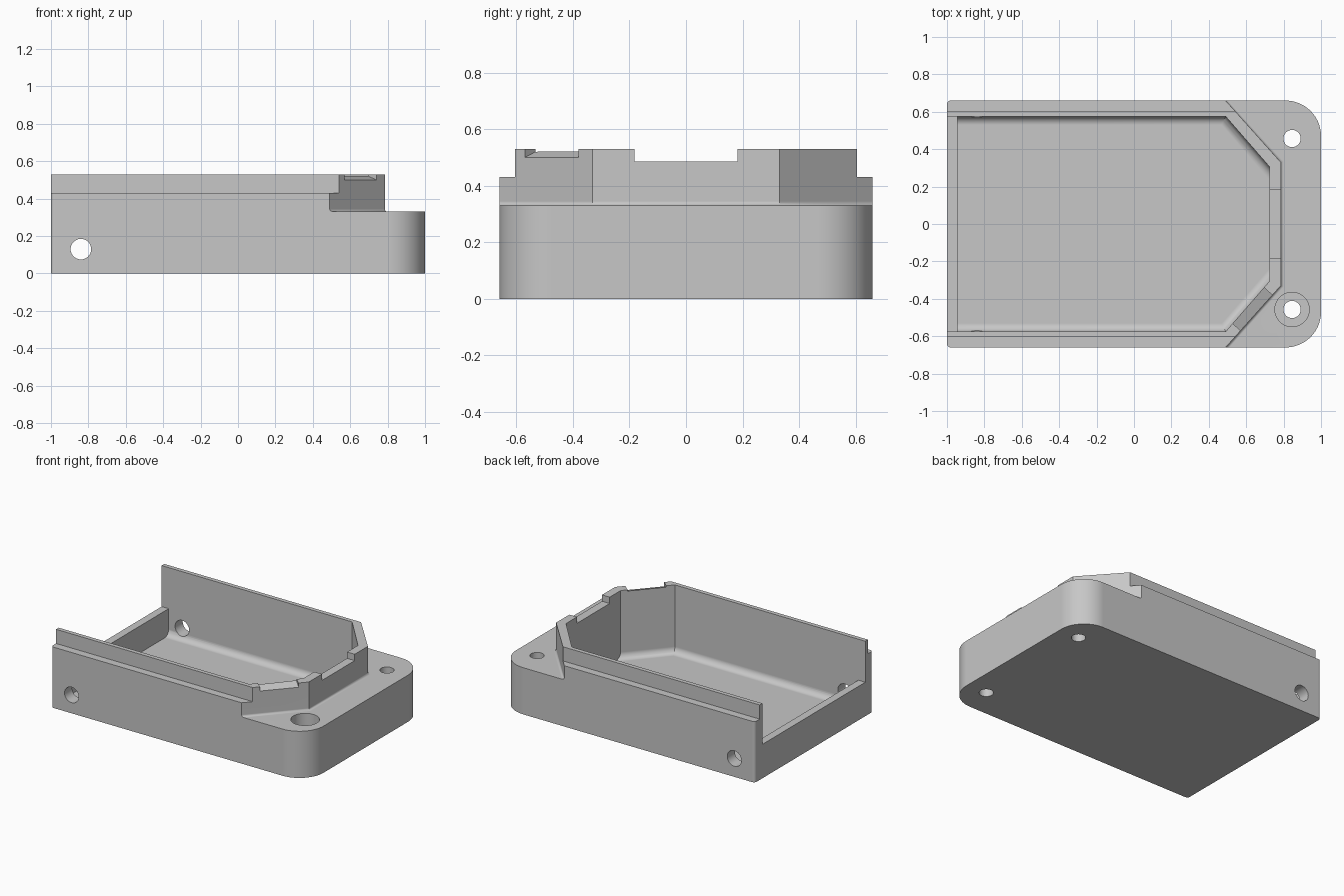
import bpy, bmesh, math
from mathutils import Matrix, Vector

if "Cube" in bpy.data.objects:
    bpy.data.objects.remove(bpy.data.objects["Cube"], do_unlink=True)

grey = bpy.data.materials.new("plain_grey")
grey.use_nodes = True
colour = (0.57, 0.57, 0.57, 1)
grey.diffuse_color = colour
grey.node_tree.nodes["Principled BSDF"].inputs["Base Color"].default_value = colour

cutters = []


def finish(bm, name):
    bmesh.ops.recalc_face_normals(bm, faces=bm.faces)
    mesh = bpy.data.meshes.new(name)
    bm.to_mesh(mesh)
    bm.free()
    mesh.materials.append(grey)
    obj = bpy.data.objects.new(name, mesh)
    bpy.context.collection.objects.link(obj)
    return obj


def prism(outline, z0, z1):
    """Extrude an outline; also return its bottom and vertical edges in order."""
    bm = bmesh.new()
    low = [bm.verts.new((x, y, z0)) for x, y in outline]
    high = [bm.verts.new((x, y, z1)) for x, y in outline]
    bm.faces.new(low)
    bm.faces.new(high)
    n = len(outline)
    for i in range(n):
        j = (i + 1) % n
        bm.faces.new((low[i], low[j], high[j], high[i]))
    bmesh.ops.recalc_face_normals(bm, faces=bm.faces)
    base = [bm.edges.get((low[i], low[(i + 1) % n])) for i in range(n)]
    uprights = [bm.edges.get((low[i], high[i])) for i in range(n)]
    return bm, base, uprights


def round_edges(bm, edges, radius, segments):
    bmesh.ops.bevel(bm, geom=edges, offset=radius, segments=segments,
                    profile=0.5, affect='EDGES')


def box_outline(x0, x1, y0, y1):
    return [(x0, y0), (x1, y0), (x1, y1), (x0, y1)]


def cut(bm, name):
    obj = finish(bm, name)
    obj.hide_render = True
    cutters.append(obj)


def cut_hole(name, centre, radius, depth, axis='Z'):
    bm = bmesh.new()
    turn = Matrix.Rotation(math.pi / 2, 4, 'X') if axis == 'Y' else Matrix()
    bmesh.ops.create_cone(bm, cap_ends=True, segments=40, radius1=radius,
                          radius2=radius, depth=depth,
                          matrix=Matrix.Translation(centre) @ turn)
    cut(bm, name)


# Solid block with rounded corners
W, TOP = 0.66, 0.53
bm, base, uprights = prism(box_outline(-1, 1, -W, W), 0, TOP)
round_edges(bm, uprights[1:3], 0.19, 14)
ends = [e for e in bm.edges if all(v.co.x < -0.99 for v in e.verts)
        and abs(e.verts[0].co.z - e.verts[1].co.z) > 0.1]
round_edges(bm, ends, 0.02, 4)
tray = finish(bm, "enclosure_tray")

# Mounting flange step around the angled nose, with a filleted root
bm, base, _ = prism([(0.454, 0.7), (0.785, 0.33), (0.785, -0.33),
                     (0.454, -0.7), (1.1, -0.7), (1.1, 0.7)], 0.33, 0.6)
round_edges(bm, base[:3], 0.015, 4)
cut(bm, "flange_cutter")

# Shelves outside the side lips
for side in (-1, 1):
    y0, y1 = sorted((side * 0.605, side * 0.7))
    cut(prism(box_outline(-1.1, 0.56, y0, y1), 0.43, 0.6)[0], "shelf_cutter")

# Cavity with filleted floor along the sides and angled walls
bm, base, _ = prism([(-0.945, -0.575), (0.49, -0.575), (0.725, -0.305),
                     (0.725, 0.305), (0.49, 0.575), (-0.945, 0.575)], 0.05, 0.6)
round_edges(bm, [base[i] for i in (0, 1, 3, 4)], 0.045, 6)
cut(bm, "cavity_cutter")

# Open end above the low wall, and the nose notch
cut(prism(box_outline(-1.1, -0.9, -0.575, 0.575), 0.24, 0.6)[0], "end_opening_cutter")
cut(prism(box_outline(0.68, 0.85, -0.183, 0.183), 0.485, 0.6)[0], "nose_notch_cutter")

# Sloping notch in the front angled wall
normal = Vector((0.746, -0.667))
a, b = Vector((0.57, -0.57)), Vector((0.74, -0.38))
outer, inner = normal * 0.03, normal * -0.08
bm, _, _ = prism([a + outer, b + outer, b + inner, a + inner], 0.5, 0.6)
for v in bm.verts:
    if v.co.z < 0.55:
        out = (v.co.xy - a).dot(normal)
        v.co.z = 0.5 - out * 0.35
cut(bm, "angled_notch_cutter")

# Screw holes, one counterbored, and the cross hole through both sides
for side in (-1, 1):
    cut_hole("screw_hole_cutter", (0.845, side * 0.457, 0.2), 0.046, 0.8)
cut_hole("counterbore_cutter", (0.845, -0.457, 0.33), 0.092, 0.3)
cut_hole("cross_hole_cutter", (-0.84, 0, 0.13), 0.055, 1.6, 'Y')

# Carve the block and bake the result
for cutter in cutters:
    mod = tray.modifiers.new(cutter.name, 'BOOLEAN')
    mod.operation = 'DIFFERENCE'
    mod.solver = 'EXACT'
    mod.object = cutter
bpy.context.view_layer.update()
carved = bpy.data.meshes.new_from_object(
    tray.evaluated_get(bpy.context.evaluated_depsgraph_get()))
tray.modifiers.clear()
tray.data = carved
carved.materials.clear()
carved.materials.append(grey)
for poly in carved.polygons:
    poly.material_index = 0
for cutter in cutters:
    bpy.data.objects.remove(cutter, do_unlink=True)

# Smooth rounded surfaces, keep edges sharp
bpy.ops.object.select_all(action='DESELECT')
tray.select_set(True)
bpy.context.view_layer.objects.active = tray
bpy.ops.object.shade_smooth_by_angle(angle=math.radians(28))
weighted = tray.modifiers.new("weighted_normals", 'WEIGHTED_NORMAL')
weighted.keep_sharp = True
